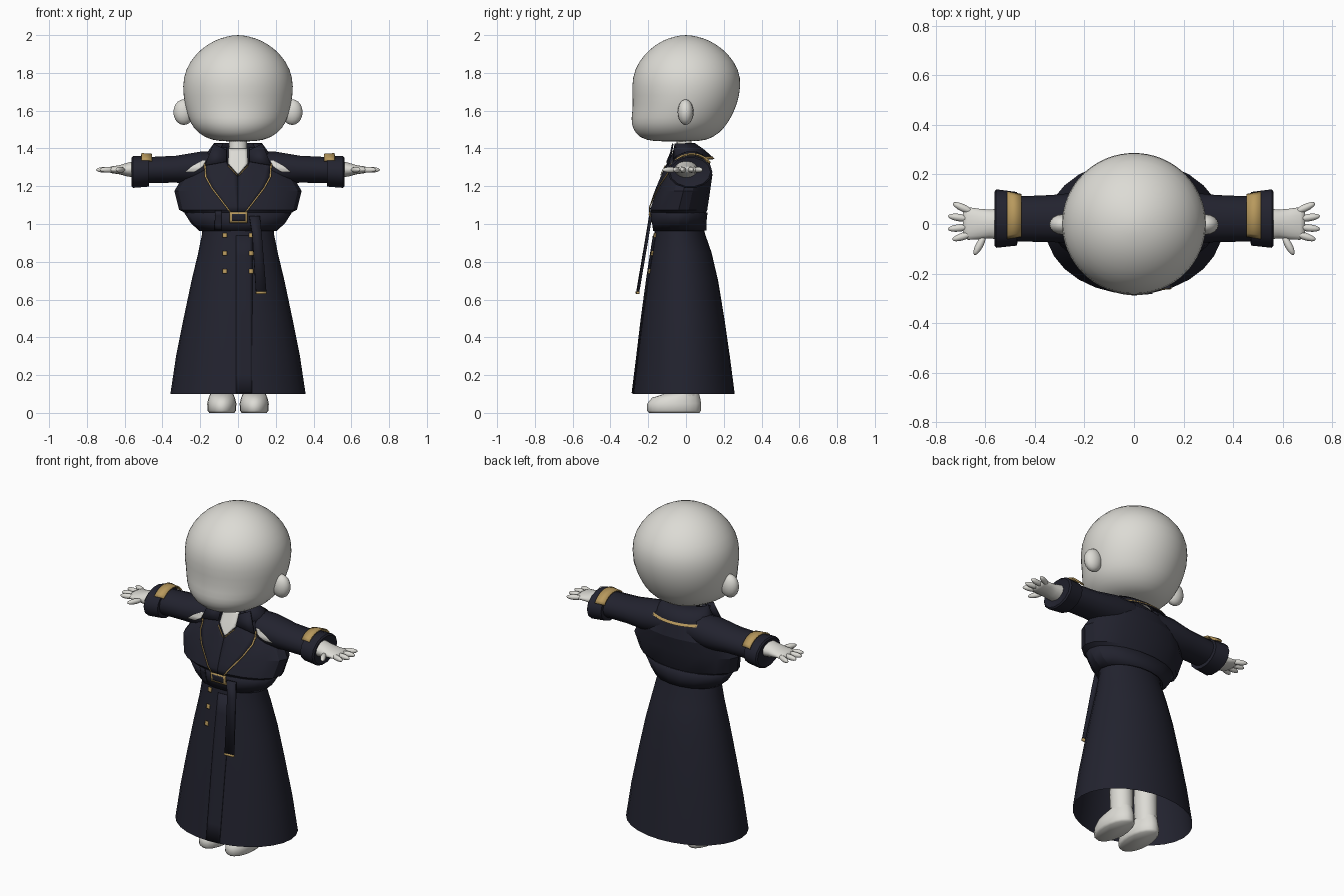
import bpy, bmesh, math
from mathutils import Vector, Matrix
from mathutils.bvhtree import BVHTree

if "Cube" in bpy.data.objects:
    bpy.data.objects.remove(bpy.data.objects["Cube"])


def colour(name, rgb):
    m = bpy.data.materials.new(name)
    m.diffuse_color = (*rgb, 1)
    m.use_nodes = True
    m.node_tree.nodes["Principled BSDF"].inputs["Base Color"].default_value = m.diffuse_color
    return m


SKIN = colour("pale_skin", (0.72, 0.71, 0.665))
NAVY = colour("navy_cloth", (0.016, 0.0165, 0.028))
GOLD = colour("gold_trim", (0.48, 0.32, 0.11))


def finish(name, bm, mat, angle=35, thick=0):
    bmesh.ops.recalc_face_normals(bm, faces=bm.faces)
    me = bpy.data.meshes.new(name)
    bm.to_mesh(me)
    bm.free()
    ob = bpy.data.objects.new(name, me)
    bpy.context.collection.objects.link(ob)
    me.materials.append(mat)
    if thick:
        mod = ob.modifiers.new("thickness", 'SOLIDIFY')
        mod.thickness, mod.offset = thick, 0
    bpy.ops.object.select_all(action='DESELECT')
    ob.select_set(True)
    bpy.context.view_layer.objects.active = ob
    bpy.ops.object.shade_smooth_by_angle(angle=math.radians(angle))
    return ob


def grid(name, rows, mat, closed=False, caps=False, **kw):
    """Skin a surface through rows of points."""
    bm = bmesh.new()
    vs = [[bm.verts.new(p) for p in r] for r in rows]
    n = len(rows[0])
    for a, b in zip(vs, vs[1:]):
        for i in range(n if closed else n - 1):
            j = (i + 1) % n
            bm.faces.new((a[i], a[j], b[j], b[i]))
    if caps:
        bm.faces.new(vs[0])
        bm.faces.new(vs[-1])
    return finish(name, bm, mat, **kw)


def angles(n, span=None):
    if span is None:
        return [2 * math.pi * i / n for i in range(n)]
    return [math.radians(span[0] + (span[1] - span[0]) * i / n) for i in range(n + 1)]


def upright(name, rings, mat, n=24, cx=0, span=None, **kw):
    """Rings (z, half width, front y, back y) stacked along z."""
    rows = [[(cx + rx * math.cos(a), (f + b) / 2 + (b - f) / 2 * math.sin(a), z)
             for a in angles(n, span)] for z, rx, f, b in rings]
    return grid(name, rows, mat, closed=span is None, **kw)


def sideways(name, rings, mat, s, n=14, span=None, **kw):
    """Rings (x, centre y, centre z, half depth, half height) along x."""
    rows = [[(s * x, cy + ry * math.cos(a), cz + rz * math.sin(a))
             for a in angles(n, span)] for x, cy, cz, ry, rz in rings]
    return grid(name, rows, mat, closed=span is None, **kw)


def blob(name, centre, size, mat, turn=0):
    bm = bmesh.new()
    m = Matrix.Translation(centre) @ Matrix.Rotation(turn, 4, 'Z') @ Matrix.Diagonal((*size, 1))
    bmesh.ops.create_uvsphere(bm, u_segments=16, v_segments=10, radius=1, matrix=m)
    return finish(name, bm, mat, angle=80)


# head
head = upright("head", [
    (1.435, .09, -.17, .07), (1.455, .18, -.25, .145), (1.51, .24, -.287, .207),
    (1.56, .263, -.292, .237), (1.63, .283, -.28, .272), (1.73, .297, -.29, .294),
    (1.82, .28, -.275, .282), (1.90, .226, -.222, .226), (1.955, .158, -.155, .158),
    (1.987, .088, -.088, .088), (2.0, .02, -.02, .02)], SKIN, n=32, caps=True, angle=80)
head.modifiers.new("round", 'SUBSURF').render_levels = 1

# neck and legs
upright("neck", [(1.2, .07, -.08, .05), (1.34, .06, -.065, .035), (1.40, .047, -.05, .03),
                 (1.48, .05, -.05, .03)], SKIN, n=16, caps=True)
for s, side in ((1, "right"), (-1, "left")):
    blob(side + "_ear", (s * .287, -.002, 1.592), (.055, .042, .068), SKIN)
    upright(side + "_leg", [(.05, .06, -.07, .065), (.2, .062, -.07, .06), (.9, .07, -.08, .06)],
            SKIN, n=16, cx=s * .085)
    upright(side + "_foot", [(0, .066, -.195, .07), (.012, .076, -.207, .08), (.05, .077, -.205, .08),
                             (.08, .07, -.18, .075), (.105, .058, -.10, .068)],
            SKIN, n=20, cx=s * .086, caps=True, angle=60)

# coat body
skirt = upright("coat_skirt", [
    (.10, .358, -.283, .258), (.3, .328, -.258, .232), (.5, .288, -.234, .203),
    (.7, .246, -.207, .17), (.85, .21, -.184, .135), (.95, .19, -.168, .10),
    (1.03, .185, -.16, .085)], NAVY, n=28)
bodice = upright("coat_bodice", [
    (.99, .19, -.155, .085), (1.03, .225, -.165, .095), (1.075, .312, -.192, .115),
    (1.175, .337, -.158, .13), (1.26, .285, -.122, .142), (1.33, .20, -.09, .125),
    (1.40, .10, -.055, .055)], NAVY, n=18, angle=20)
belt = upright("belt", [(.965, .20, -.172, .108), (1.005, .245, -.178, .106),
                        (1.06, .28, -.186, .112)], NAVY, n=18, angle=20, thick=.008)

# collar, open at the front, with a trim line round its lower edge
collar = [(1.425, .125, -.07, .045), (1.39, .15, -.085, .095), (1.345, .19, -.095, .145)]
upright("collar", collar, NAVY, span=(-50, 230), thick=.008)
upright("collar_trim", [(1.345, .194, -.1, .150), (1.358, .187, -.098, .141)],
        GOLD, span=(-25, 205))

# sleeves, cuffs and hands
sleeves = []
for s, side in ((1, "right"), (-1, "left")):
    sleeves.append(sideways(side + "_sleeve", [
        (.08, .03, 1.305, .09, .085), (.2, .025, 1.297, .105, .088),
        (.33, .022, 1.29, .095, .073), (.50, .02, 1.285, .09, .07)], NAVY, s, caps=True))
    sideways(side + "_cuff", [
        (.47, .02, 1.28, .09, .06), (.472, .021, 1.279, .108, .083), (.556, .022, 1.275, .118, .086),
        (.563, .022, 1.275, .108, .078), (.55, .022, 1.28, .05, .04)], NAVY, s, caps=True)
    sideways(side + "_cuff_band", [
        (.455, .03, 1.28, .1, .088), (.512, .03, 1.28, .112, .092)],
        GOLD, s, n=10, span=(28, 142), thick=.008)
    sideways(side + "_hand", [
        (.54, 0, 1.29, .062, .046), (.585, 0, 1.288, .058, .037), (.63, 0, 1.287, .062, .024),
        (.67, .002, 1.287, .066, .018), (.69, .004, 1.287, .05, .01)],
        SKIN, s, n=18, caps=True, angle=70)
    for k, (x, y, turn) in enumerate([(.69, .065, 25), (.706, .026, 8), (.706, -.016, -6),
                                      (.69, -.05, -18), (.623, -.085, -62)]):
        name = "thumb" if k == 4 else "finger_%d" % (k + 1)
        blob(side + "_" + name, (s * x, y, 1.287), (.045, .015, .015), SKIN, s * math.radians(turn))

# fitted plates: laid onto the front of the coat
trees = []
for ob in [skirt, bodice, belt] + sleeves:
    bm = bmesh.new()
    bm.from_mesh(ob.data)
    trees.append(BVHTree.FromBMesh(bm))
    bm.free()


def front_y(x, z):
    hits = [t.ray_cast(Vector((x, -2, z)), Vector((0, 1, 0)))[0] for t in trees]
    return min([h.y for h in hits if h], default=-.05)


def plate(name, rows, mat, lift, s=1, cols=6, thick=.004):
    """Rows (z, x from, x to), draped on the coat."""
    pts = []
    for (z0, a0, b0), (z1, a1, b1) in zip(rows, rows[1:]):
        for k in range(4):
            t = k / 4
            pts.append((z0 + (z1 - z0) * t, a0 + (a1 - a0) * t, b0 + (b1 - b0) * t))
    pts.append(rows[-1])
    out = []
    for z, a, b in pts:
        xs = [s * (a + (b - a) * i / cols) for i in range(cols + 1)]
        out.append([(x, front_y(x, z) - lift, z) for x in xs])
    return grid(name, out, mat, thick=thick)


def box(z, x, h, w):
    return [(z + h, x - w, x + w), (z - h, x - w, x + w)]


# open neck with a thin trim below it
plate("open_neck", [(1.398, -.05, .05), (1.32, -.052, .052), (1.265, -.003, .003)], SKIN, .007)
lapel = [(1.405, .06, .12), (1.32, .058, .172), (1.25, .0, .168), (1.19, .0, .135), (1.06, .0, .035)]
edge = [(z, b - .001, b + .008) for z, a, b in lapel[1:]]
for s, side in ((1, "right"), (-1, "left")):
    plate(side + "_lapel", lapel, NAVY, .008, s)
    plate(side + "_lapel_trim", edge, GOLD, .010, s, cols=1)
    plate(side + "_neck_trim", [(1.31, .05, .056), (1.258, .0, .007)], GOLD, .014, s, cols=1)
    plate(side + "_shoulder_gap", [(1.335, .17, .19), (1.305, .185, .245), (1.275, .23, .28)],
          SKIN, .004, s)
    for z in (.94, .845, .75):
        plate(side + "_button", box(z, .07, .012, .011), GOLD, .006, s, cols=2, thick=.008)

# lapel tips on the collar
for s, side in ((1, "right"), (-1, "left")):
    grid(side + "_collar_tip", [[(s * .06, -.075, 1.39), (s * .13, -.07, 1.425)],
                                [(s * .06, -.10, 1.33), (s * .175, -.095, 1.31)]], NAVY, thick=.008)

# front overlap, buckle and belt loop
plate("coat_overlap", [(.94, -.01, .075), (.5, -.01, .075), (.105, -.01, .075)], NAVY, .004)
plate("buckle", box(1.035, .003, .028, .048), GOLD, .010, thick=.008)
plate("buckle_centre", box(1.035, .003, .018, .036), NAVY, .013)
plate("belt_loop", box(1.02, -.105, .05, .017), NAVY, .010, thick=.008)

# hanging belt end
grid("belt_end", [[(.06, -.19, 1.04), (.115, -.185, 1.04)], [(.075, -.205, .95), (.125, -.2, .95)],
                  [(.095, -.258, .64), (.15, -.253, .64)]], NAVY, thick=.012)
grid("belt_tip", [[(.094, -.258, .642), (.151, -.253, .642)],
                  [(.094, -.26, .63), (.151, -.255, .63)]], GOLD, thick=.016)
